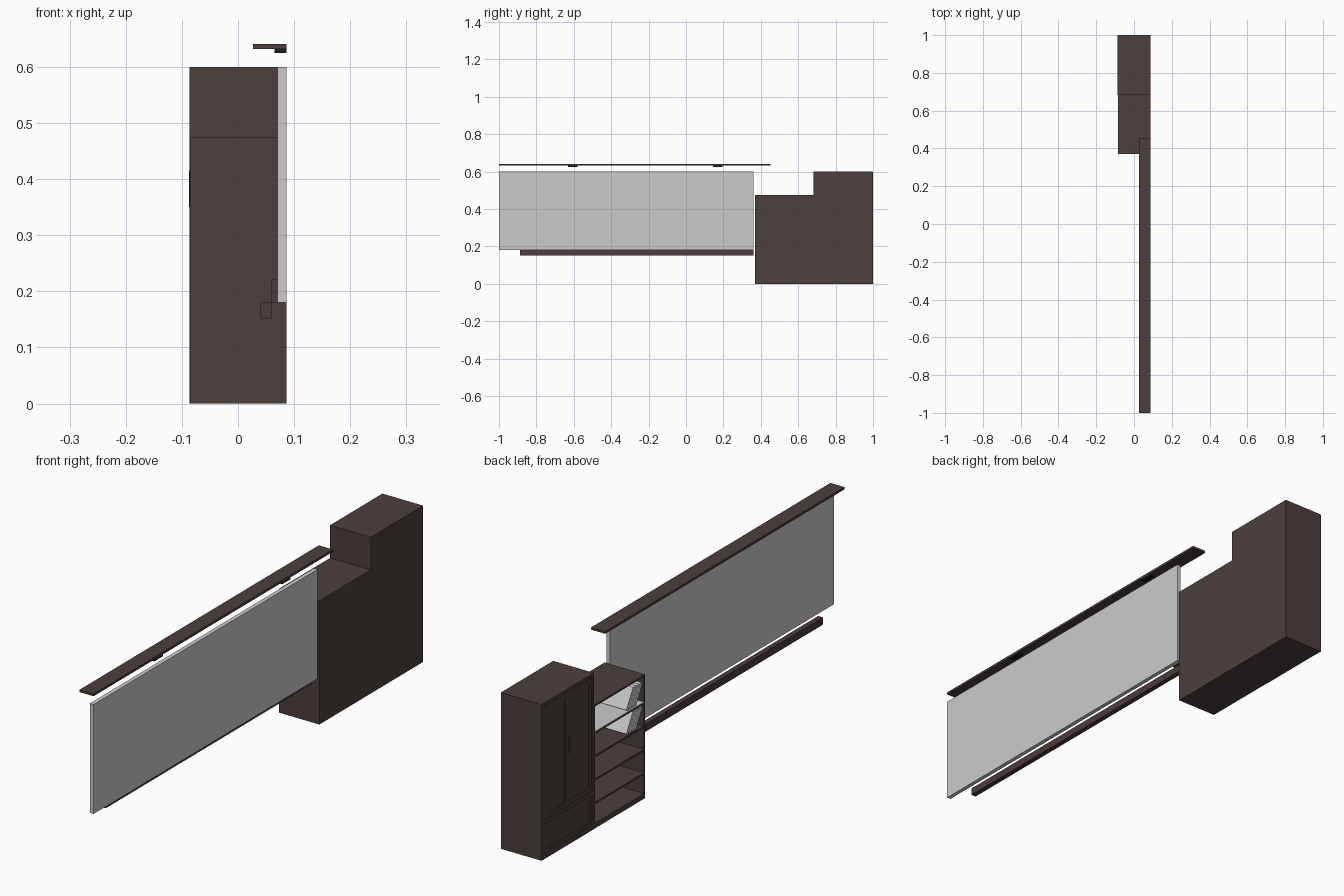
import bpy, bmesh, math
from mathutils import Matrix, Vector

if "Cube" in bpy.data.objects:
    bpy.data.objects.remove(bpy.data.objects["Cube"])


def material(name, rgb):
    m = bpy.data.materials.new(name)
    m.diffuse_color = (*rgb, 1)
    m.use_nodes = True
    m.node_tree.nodes["Principled BSDF"].inputs["Base Color"].default_value = m.diffuse_color
    return m


WOOD = material("dark_wood", (0.072, 0.05, 0.047))
RAIL = material("red_wood", (0.075, 0.045, 0.047))
BLACK = material("black_metal", (0.01, 0.01, 0.01))


def add_box(bm, x, y, z, tilt=0):
    # Box from (min, max) ranges, optionally tilted about its lower -y edge
    lo, hi = Vector((x[0], y[0], z[0])), Vector((x[1], y[1], z[1]))
    mat = Matrix.Translation((lo + hi) / 2) @ Matrix.Diagonal((*(hi - lo), 1))
    if tilt:
        mat = Matrix.Translation(lo) @ Matrix.Rotation(tilt, 4, 'X') @ Matrix.Translation(-lo) @ mat
    bmesh.ops.create_cube(bm, size=1, matrix=mat)


def make(name, boxes, mat=None):
    bm = bmesh.new()
    for b in boxes:
        add_box(bm, *b)
    me = bpy.data.meshes.new(name)
    bm.to_mesh(me)
    bm.free()
    if mat:
        me.materials.append(mat)
    ob = bpy.data.objects.new(name, me)
    bpy.context.collection.objects.link(ob)
    return ob


F, B = -0.0865, 0.0865          # furniture front and wall side

# Wall panel with the long shelf above it
make("wall_panel", [((0.0705, B), (-1, 0.36), (0.18, 0.6))])
make("upper_shelf", [((0.027, B), (-1, 0.452), (0.632, 0.641))], WOOD)
make("shelf_brackets", [((0.065, B), (y - 0.026, y + 0.026), (0.625, 0.632))
                        for y in (-0.605, 0.17)], BLACK)

# Lower ledge and its end bracket
make("lower_rail", [((0.04, 0.06), (-0.888, 0.36), (0.152, 0.18))], RAIL)
make("rail_bracket", [((0.06, 0.0705), (0.31, 0.36), (0.18, 0.222))], RAIL)

# Tall cabinet: solid carcass with front frame rails
Y0, YM, Y1 = 0.37, 0.682, 1.0
make("tall_cabinet_body", [((-0.08, B), (YM, Y1), (0, 0.6))], WOOD)
make("tall_cabinet_frame",
     [((F, -0.08), y, (0, 0.6)) for y in ((YM, YM + 0.012), (Y1 - 0.012, Y1))] +
     [((F, -0.08), (YM + 0.012, Y1 - 0.012), z) for z in ((0, 0.02), (0.136, 0.15), (0.588, 0.6))],
     WOOD)


def framed_front(name, y, z, w):
    # Stiles and rails around a sunken centre panel
    x = (F + 0.001, -0.08)
    inner = (y[0] + w, y[1] - w)
    make(name, [(x, (y[0], y[0] + w), z), (x, (y[1] - w, y[1]), z),
                (x, inner, (z[0], z[0] + w)), (x, inner, (z[1] - w, z[1])),
                ((F + 0.0035, -0.08), inner, (z[0] + w, z[1] - w))], WOOD)


mid = (YM + Y1) / 2
framed_front("door_right", (YM + 0.014, mid - 0.001), (0.152, 0.586), 0.015)
framed_front("door_left", (mid + 0.001, Y1 - 0.014), (0.152, 0.586), 0.015)
framed_front("drawer_front", (YM + 0.014, Y1 - 0.014), (0.022, 0.134), 0.012)
for side, name in ((-1, "handle_right"), (1, "handle_left")):
    y = mid + side * 0.011
    make(name, [((F - 0.0005, F + 0.001), (y - 0.004, y + 0.004), (0.35, 0.415))], WOOD)

# Open bookcase
FB = -0.0855
levels = [0.1, 0.19, 0.28, 0.37]
sides = [((FB, B), y, (0, 0.475)) for y in ((Y0, Y0 + 0.007), (YM - 0.007, YM))]
inside = (Y0 + 0.007, YM - 0.007)
make("bookcase_carcass", sides + [((FB, B), inside, (0, 0.02)), ((FB, B), inside, (0.468, 0.475)),
                                  ((0.0785, B), inside, (0.02, 0.468))], WOOD)
make("bookcase_shelves", [((FB, 0.0785), inside, (z - 0.007, z)) for z in levels], WOOD)

# Pale sheet on the top shelf, and leaning books on the upper two shelves
make("shelf_liner", [((FB, 0.0785), inside, (0.37, 0.3715))])
tilt = math.radians(30)
for z, name in ((0.3715, "books_top"), (0.28, "books_second")):
    make(name, [((-0.082, 0.025), (0.422 + i * 0.0155, 0.435 + i * 0.0155), (z, z + 0.085), tilt)
                for i in range(4)])
